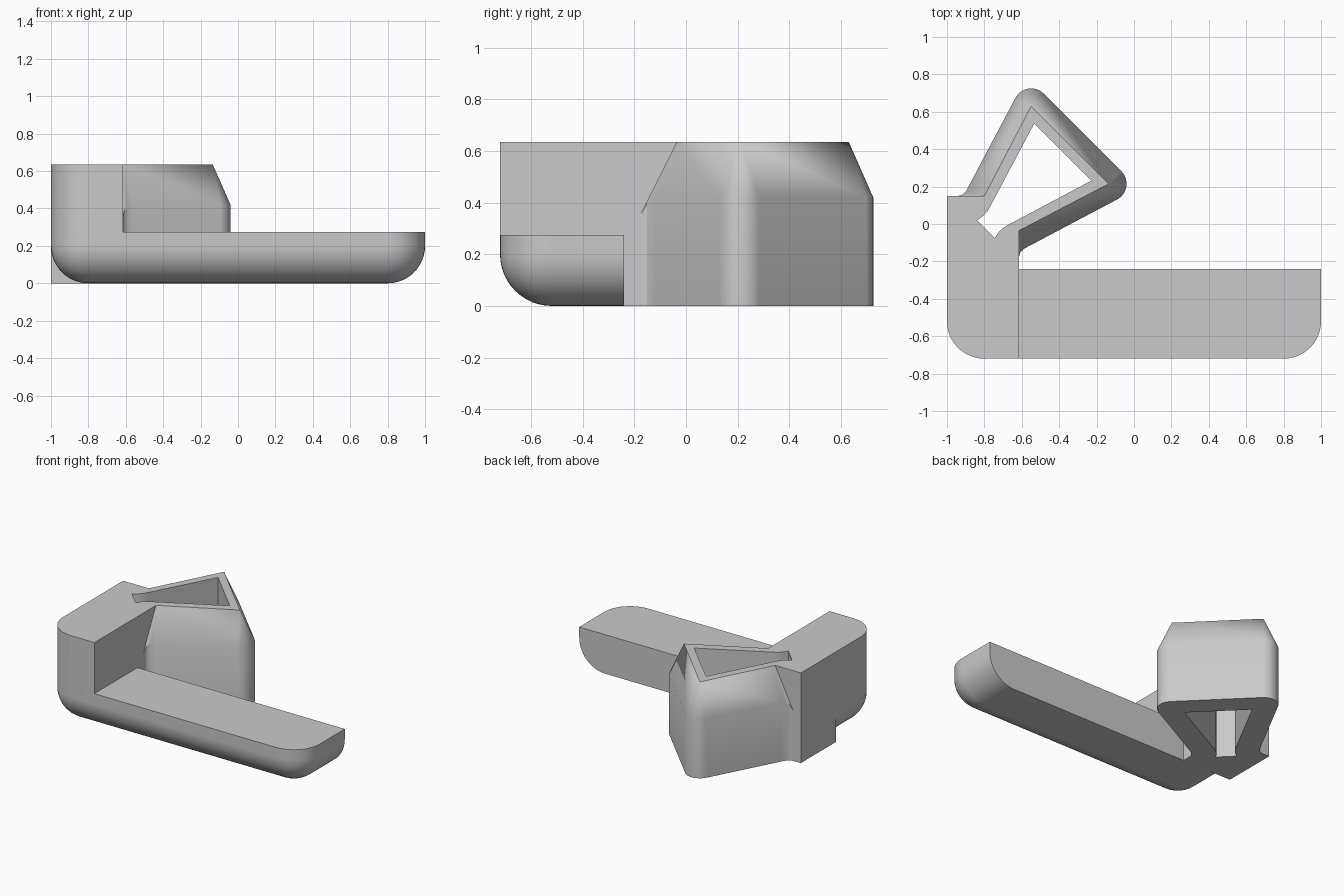
import bpy, bmesh, math
from mathutils import Vector

cube = bpy.data.objects.get("Cube")
if cube:
    bpy.data.objects.remove(cube, do_unlink=True)

TOP, ARM_TOP, CHAMFER = 0.635, 0.275, 0.42
FRONT, ARM_BACK, BACK = -0.72, -0.24, 0.15
POST_X, ROUND, WALL = -0.615, 0.2, 0.095

grey = bpy.data.materials.new("plain grey")
grey.use_nodes = True
colour = (0.59, 0.59, 0.59, 1)
grey.diffuse_color = colour
grey.node_tree.nodes["Principled BSDF"].inputs["Base Color"].default_value = colour


def make_object(name, bm):
    mesh = bpy.data.meshes.new(name)
    bm.to_mesh(mesh)
    bm.free()
    obj = bpy.data.objects.new(name, mesh)
    bpy.context.collection.objects.link(obj)
    mesh.materials.append(grey)
    return obj


def loft(rings):
    """Closed solid through matching rings of 3D points."""
    bm = bmesh.new()
    loops = [[bm.verts.new(p) for p in ring] for ring in rings]
    n = len(loops[0])
    for low, high in zip(loops, loops[1:]):
        for i in range(n):
            j = (i + 1) % n
            bm.faces.new((low[i], low[j], high[j], high[i]))
    bm.faces.new(loops[0])
    bm.faces.new(loops[-1])
    bmesh.ops.remove_doubles(bm, verts=bm.verts, dist=0.0005)
    bmesh.ops.recalc_face_normals(bm, faces=bm.faces)
    return bm


def flip(p):
    """Mirror a plan point across the diagonal axis of the clip."""
    return (p[1] - 0.765, p[0] + 0.765)


def both_sides(half):
    return half + [flip(p) for p in reversed(half)]


def at(points, z):
    return [(x, y, z) for x, y in points]


def combine(target, other, operation):
    mod = target.modifiers.new(operation.lower(), 'BOOLEAN')
    mod.operation, mod.object, mod.solver = operation, other, 'EXACT'
    bpy.context.view_layer.objects.active = target
    bpy.ops.object.modifier_apply(modifier=mod.name)
    bpy.data.objects.remove(other, do_unlink=True)


# Arm with upright: L profile, rounded on its front, ends and underside
profile = [(-1, 0), (1, 0), (1, ARM_TOP), (POST_X, ARM_TOP), (POST_X, TOP), (-1, TOP)]
bm = loft([[(x, y, z) for x, z in profile] for y in (FRONT, ARM_BACK)])
rounded = []
for e in bm.edges:
    a, b = (v.co for v in e.verts)
    mid = (a + b) / 2
    underside = mid.z < 0.01 and mid.y < ARM_BACK - 0.01
    corner = abs(mid.x) > 0.99 and abs(a.z - b.z) > 0.1 and mid.y < FRONT + 0.01
    if underside or corner:
        rounded.append(e)
bmesh.ops.bevel(bm, geom=rounded, offset=ROUND, segments=12, profile=0.5, affect='EDGES')
body = make_object("arm_and_clip", bm)

# Square post behind the upright
post_plan = [(-1, ARM_BACK), (POST_X, ARM_BACK), (POST_X, BACK), (-1, BACK)]
post = make_object("post", loft([at(post_plan, 0), at(post_plan, TOP)]))

# Triangular clip: rounded corners below, tapering to sharp corners at the top
tip = Vector((-0.55, 0.63))
normal = Vector((-0.887, 0.462))
neck = [(-0.94, 0.05), (-0.94, BACK), (-0.915, 0.158), (-0.897, 0.177), (-0.885, 0.2)]
start, end, steps = math.radians(152.5), math.radians(45), 14
arc = []
for i in range(steps + 1):
    t = start + (end - start) * i / steps
    arc.append((tip.x + WALL * math.cos(t), tip.y + WALL * math.sin(t)))
lower = both_sides(neck + arc)

# The taper plane meets the flared neck lower down
slope = (TOP - CHAMFER) / WALL
depths = [(Vector(p) - tip).dot(normal) for p in neck]
heights = [TOP - d * slope for d in depths] + [CHAMFER] * len(arc)
heights += heights[::-1]
shoulder = [(x, y, z) for (x, y), z in zip(lower, heights)]
inset_neck = [tuple(Vector(p) - normal * d) for p, d in zip(neck, depths)]
upper = both_sides(inset_neck + [tuple(tip)] * len(arc))
clip = make_object("clip", loft([at(lower, 0), shoulder, at(upper, TOP)]))

# Opening through clip and post
half_hole = [(-0.84, 0.02), (-0.808, 0.042), (-0.785, 0.066), (-0.768, 0.095), (-0.533, 0.538)]
hole = both_sides(half_hole)
opening = make_object("opening", loft([at(hole, -0.1), at(hole, TOP + 0.1)]))
opening.hide_render = True

combine(body, post, 'UNION')
combine(body, clip, 'UNION')
combine(body, opening, 'DIFFERENCE')

bpy.ops.object.select_all(action='DESELECT')
body.select_set(True)
bpy.context.view_layer.objects.active = body
bpy.ops.object.shade_smooth_by_angle(angle=math.radians(28))
weighted = body.modifiers.new("even_shading", 'WEIGHTED_NORMAL')
weighted.keep_sharp = True
